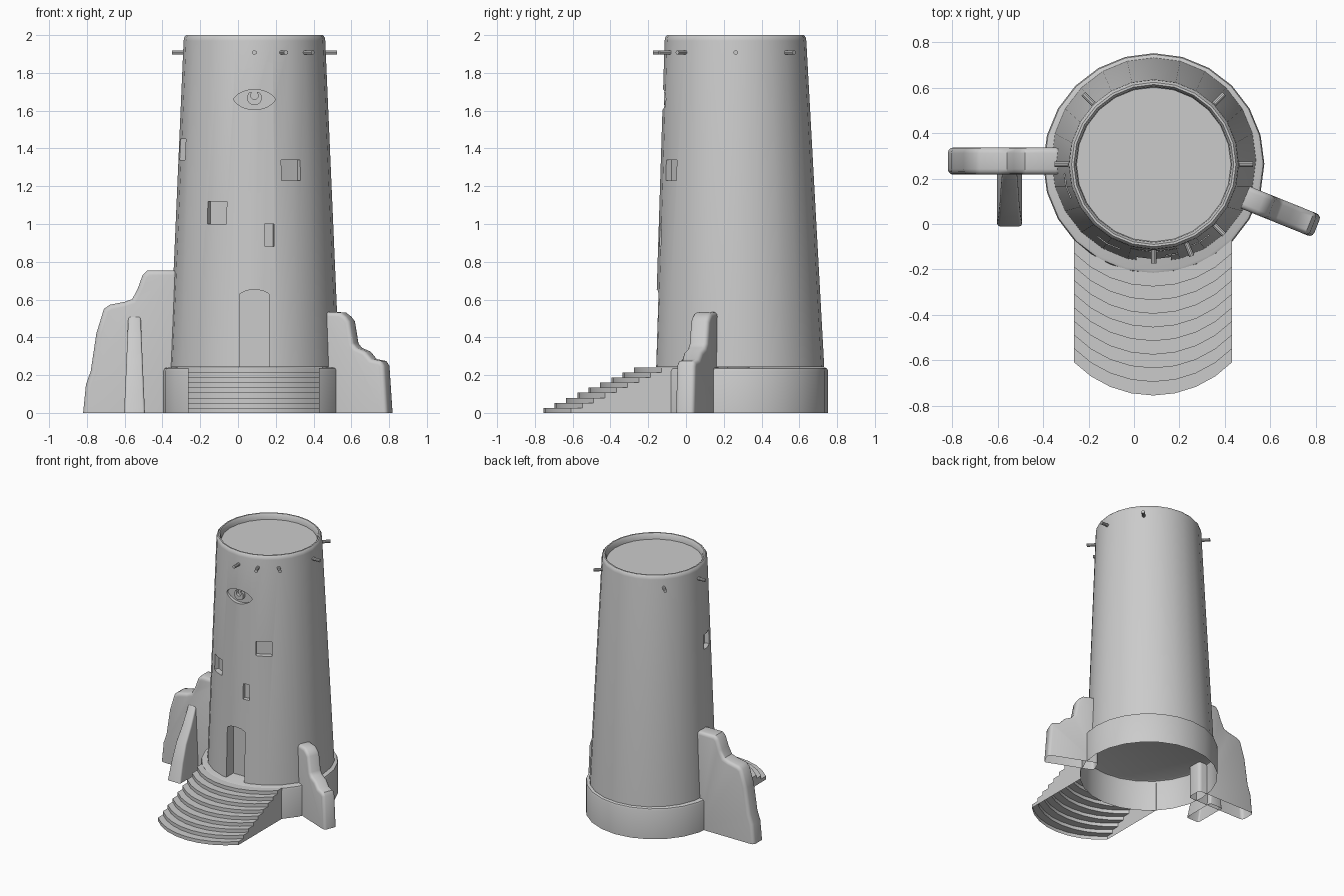
import bpy, bmesh
from math import sin, cos, pi, radians, sqrt
from mathutils import Matrix

if "Cube" in bpy.data.objects:
    bpy.data.objects.remove(bpy.data.objects["Cube"])

CX, CY, SIDES = 0.087, 0.265, 24


def make(name, bm, matrix=None):
    bmesh.ops.recalc_face_normals(bm, faces=bm.faces)
    me = bpy.data.meshes.new(name)
    bm.to_mesh(me)
    bm.free()
    if matrix:
        me.transform(matrix)
    ob = bpy.data.objects.new(name, me)
    bpy.context.collection.objects.link(ob)
    return ob


def activate(ob):
    bpy.ops.object.select_all(action='DESELECT')
    ob.select_set(True)
    bpy.context.view_layer.objects.active = ob


def smooth(ob, angle=32):
    activate(ob)
    bpy.ops.object.shade_smooth_by_angle(angle=radians(angle))


def lathe(name, rings, cap_bottom):
    # rings: (radius, z, centre y); the last ring is capped
    bm = bmesh.new()
    loops = [[bm.verts.new((CX + r * cos(2 * pi * i / SIDES),
                            cy + r * sin(2 * pi * i / SIDES), z)) for i in range(SIDES)]
             for r, z, cy in rings]
    for a, b in zip(loops, loops[1:]):
        for i in range(SIDES):
            j = (i + 1) % SIDES
            bm.faces.new((a[i], a[j], b[j], b[i]))
    bm.faces.new(loops[-1])
    if cap_bottom:
        bm.faces.new(loops[0][::-1])
    return make(name, bm)


def prism(name, pts, t, x, y, rot, closed=True, bevel=0):
    # outline in the local x-z plane, thickness t along local y
    bm = bmesh.new()
    f = [bm.verts.new((u, -t / 2, z)) for u, z in pts]
    b = [bm.verts.new((u, t / 2, z)) for u, z in pts]
    bm.faces.new(f)
    bm.faces.new(b[::-1])
    n = len(pts)
    for i in range(n if closed else n - 1):   # open: last edge is the ground
        j = (i + 1) % n
        bm.faces.new((f[i], b[i], b[j], f[j]))
    ob = make(name, bm, Matrix.Translation((x, y, 0)) @ Matrix.Rotation(rot, 4, 'Z'))
    if bevel:
        m = ob.modifiers.new("soft_edges", 'BEVEL')
        m.width, m.segments, m.limit_method, m.angle_limit = bevel, 3, 'ANGLE', radians(50)
        activate(ob)
        bpy.ops.object.modifier_apply(modifier=m.name)
    return ob


def radius_at(z):
    return 0.45 - 0.075 * (z - 0.24) / 1.73


# plinth (open underneath)
smooth(lathe("plinth", [(0.487, 0, CY), (0.487, 0.222, CY), (0.482, 0.235, CY),
                        (0.47, 0.24, CY)], False))

# tapered tower with recessed roof
tower = lathe("tower", [(0.45, 0.242, 0.282), (0.375, 1.97, 0.262), (0.372, 1.988, 0.262),
                        (0.362, 2.0, 0.262), (0.352, 2.0, 0.262), (0.343, 1.985, 0.262),
                        (0.34, 1.955, 0.262)], True)

# recesses: doorway, windows, eye
N = 14
almond = [(0.11 * cos(pi * i / N), 1.66 + 0.052 * sin(pi * i / N) ** 1.4) for i in range(N + 1)]
almond += [(-0.11 * cos(pi * i / N), 1.66 - 0.055 * sin(pi * i / N) ** 1.4) for i in range(1, N)]
door = [(0.077, 0.2), (0.077, 0.63), (0.045, 0.647), (0, 0.654),
        (-0.045, 0.647), (-0.077, 0.63), (-0.077, 0.2)]


def window(w, z0, z1):
    return [(-w / 2, z0), (w / 2, z0), (w / 2, z1), (-w / 2, z1)]


recesses = [(door, -90, 0.44, 0.09), (almond, -90, 1.66, 0.03),
            (window(0.115, 1.23, 1.34), -61, 1.28, 0.04),
            (window(0.115, 1.0, 1.12), -119, 1.06, 0.04),
            (window(0.05, 0.88, 1.0), -79, 0.94, 0.035),
            (window(0.11, 1.34, 1.45), 195, 1.4, 0.04)]
for pts, deg, z, depth in recesses:
    a, r = radians(deg), radius_at(z)
    cy = 0.282 - 0.02 * (z - 0.24) / 1.73
    out = r - depth + 0.15
    cut = prism("cutter", pts, 0.3, CX + out * cos(a), cy + out * sin(a), a + pi / 2)
    cut.hide_render = True
    m = tower.modifiers.new("recess", 'BOOLEAN')
    m.operation, m.solver, m.object = 'DIFFERENCE', 'EXACT', cut
    activate(tower)
    bpy.ops.object.modifier_apply(modifier=m.name)
    bpy.data.objects.remove(cut)
smooth(tower)

# iris with an open notch at the top
arc = [radians(125 + 290 * i / 20) for i in range(21)]
iris = [(0.039 * cos(a), 1.668 + 0.039 * sin(a)) for a in arc]
iris += [(0.02 * cos(a), 1.68 + 0.02 * sin(a)) for a in reversed(arc)]
smooth(prism("eye_iris", iris, 0.05, CX, CY - radius_at(1.67) + 0.032, 0))

# pegs around the top
for deg in (0, 45, 135, 180, -90, -67.5, -45):
    a = radians(deg)
    bm = bmesh.new()
    bmesh.ops.create_cone(bm, cap_ends=True, segments=10, radius1=0.012, radius2=0.012, depth=0.085)
    mat = (Matrix.Translation((CX + 0.395 * cos(a), 0.263 + 0.395 * sin(a), 1.908))
           @ Matrix.Rotation(a, 4, 'Z') @ Matrix.Rotation(pi / 2, 4, 'Y'))
    smooth(make("peg", bm, mat))

# curved stairs, open underneath
STEPS, RUN, R = 9, 0.06, 0.487
rows = []
for i in range(STEPS):
    rows += [(i * RUN, i * 0.24 / STEPS), (i * RUN, (i + 1) * 0.24 / STEPS)]
rows.append((STEPS * RUN, 0.24))
xs = [0.348 * sin(pi / 2 * k / 4) / 1.0 if abs(k) == 4 else R * sin(radians(11.4 * k))
      for k in range(-4, 5)]
bm = bmesh.new()
grid = [[bm.verts.new((CX - 0.003 + x, -0.755 + R - sqrt(R * R - x * x) + dy, z)) for x in xs]
        for dy, z in rows]
for a, b in zip(grid, grid[1:]):
    for i in range(len(xs) - 1):
        bm.faces.new((a[i], a[i + 1], b[i + 1], b[i]))
for k in (0, -1):
    side = [g[k] for g in grid]
    foot = bm.verts.new((side[-1].co.x, side[-1].co.y, 0))
    bm.faces.new(side + [foot])
smooth(make("stairs", bm))

# ruined wall stubs, open underneath
left = [(-0.32, 0), (-0.32, 0.755), (-0.48, 0.755), (-0.505, 0.73), (-0.53, 0.66), (-0.56, 0.602),
        (-0.6, 0.588), (-0.68, 0.572), (-0.71, 0.55), (-0.75, 0.42), (-0.78, 0.22),
        (-0.805, 0.15), (-0.82, 0)]
smooth(prism("left_wall", left, 0.12, 0, 0.277, 0, False, 0.025), 40)
right = [(0.40, 0), (0.40, 0.535), (0.51, 0.532), (0.54, 0.51), (0.56, 0.485), (0.58, 0.37),
         (0.60, 0.345), (0.65, 0.325), (0.685, 0.285), (0.74, 0.275), (0.757, 0.25), (0.775, 0)]
smooth(prism("right_wall", right, 0.105, CX, 0.28, radians(-22), False, 0.022), 40)
fin = [(0.25, 0), (0.25, 0.54), (0.21, 0.5), (0.15, 0.38), (0.08, 0.27), (0.03, 0.14), (-0.01, 0)]
wall_fin = prism("left_wall_fin", fin, 0.11, -0.548, 0, pi / 2, False, 0.012)
for v in wall_fin.data.vertices:   # taper towards the top
    v.co.x = -0.548 + (v.co.x + 0.548) * (1 - 0.8 * v.co.z)
smooth(wall_fin, 40)
